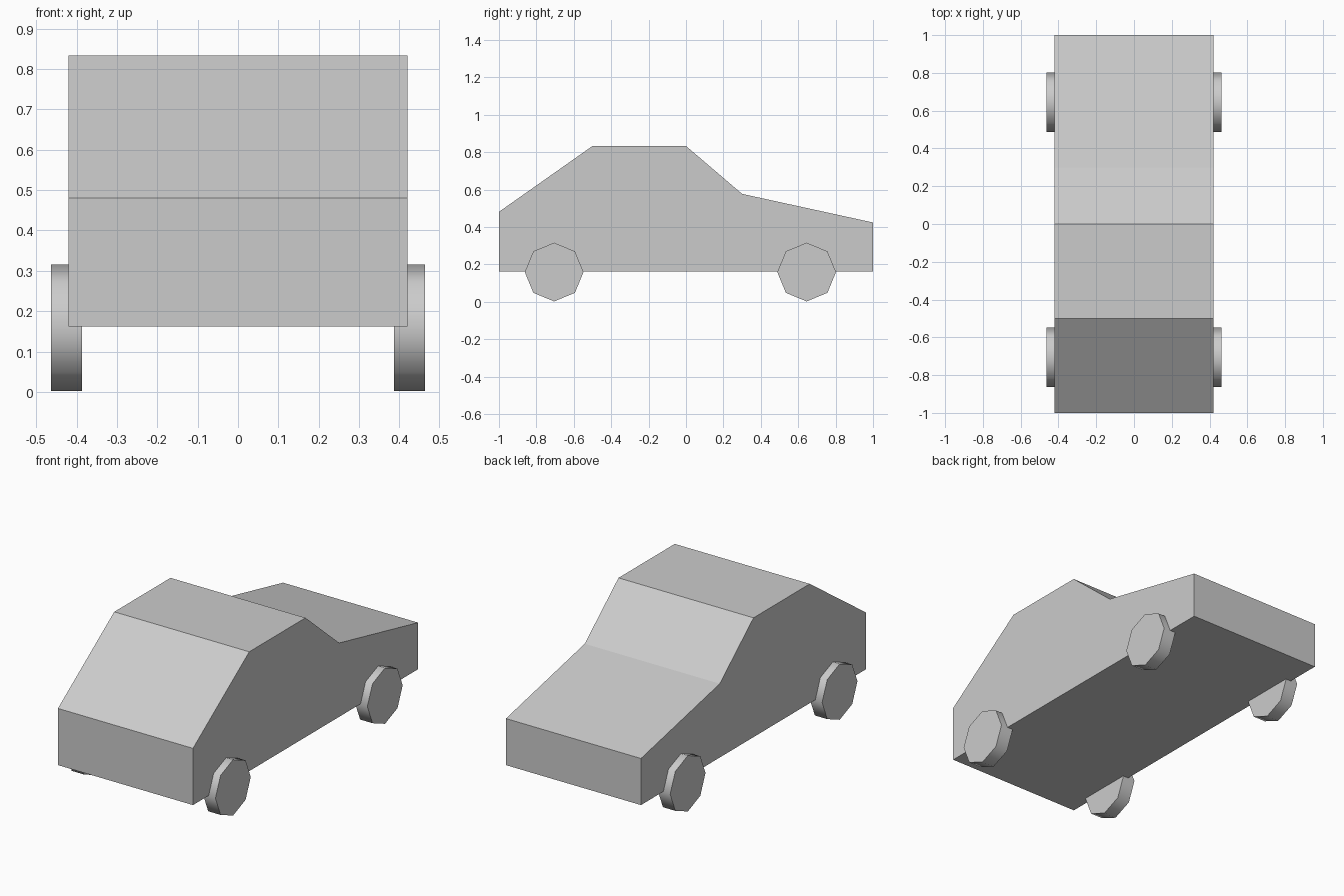
import bpy, bmesh, math
from mathutils import Matrix

cube = bpy.data.objects.get("Cube")
if cube:
    bpy.data.objects.remove(cube, do_unlink=True)

# Single flat grey
grey = bpy.data.materials.new("plain grey")
grey.use_nodes = True
GREY = (0.6, 0.6, 0.6, 1)
grey.diffuse_color = GREY
grey.node_tree.nodes["Principled BSDF"].inputs["Base Color"].default_value = GREY


def finish(bm, name):
    bmesh.ops.recalc_face_normals(bm, faces=bm.faces)
    mesh = bpy.data.meshes.new(name)
    bm.to_mesh(mesh)
    bm.free()
    mesh.materials.append(grey)
    obj = bpy.data.objects.new(name, mesh)
    bpy.context.collection.objects.link(obj)
    return obj


# Body: side profile (y, z) extruded across the width
HALF_WIDTH = 0.42
profile = [(-1, 0.162), (-1, 0.481), (-0.5, 0.833), (0, 0.833),
           (0.3, 0.577), (1, 0.424), (1, 0.162)]
bm = bmesh.new()
side = bm.faces.new([bm.verts.new((-HALF_WIDTH, y, z)) for y, z in profile])
extruded = bmesh.ops.extrude_face_region(bm, geom=[side], use_keep_orig=True)
bmesh.ops.translate(bm, vec=(2 * HALF_WIDTH, 0, 0),
                    verts=[v for v in extruded["geom"] if isinstance(v, bmesh.types.BMVert)])
finish(bm, "car_body")


# Wheels: octagonal discs with a softly shaded tread and flat caps
def wheel(name, x, y):
    bm = bmesh.new()
    bmesh.ops.create_cone(bm, cap_ends=True, segments=8, radius1=0.157,
                          radius2=0.157, depth=0.077,
                          matrix=Matrix.Rotation(math.pi / 2, 4, "Y"))
    obj = finish(bm, name)
    obj.location = (x, y, 0.157 + 0.002)
    bpy.ops.object.select_all(action="DESELECT")
    obj.select_set(True)
    bpy.context.view_layer.objects.active = obj
    bpy.ops.object.shade_smooth_by_angle(angle=math.radians(60))


for end, y in (("front", -0.705), ("rear", 0.645)):
    for label, sign in (("left", 1), ("right", -1)):
        wheel(f"{end}_{label}_wheel", sign * 0.4245, y)
